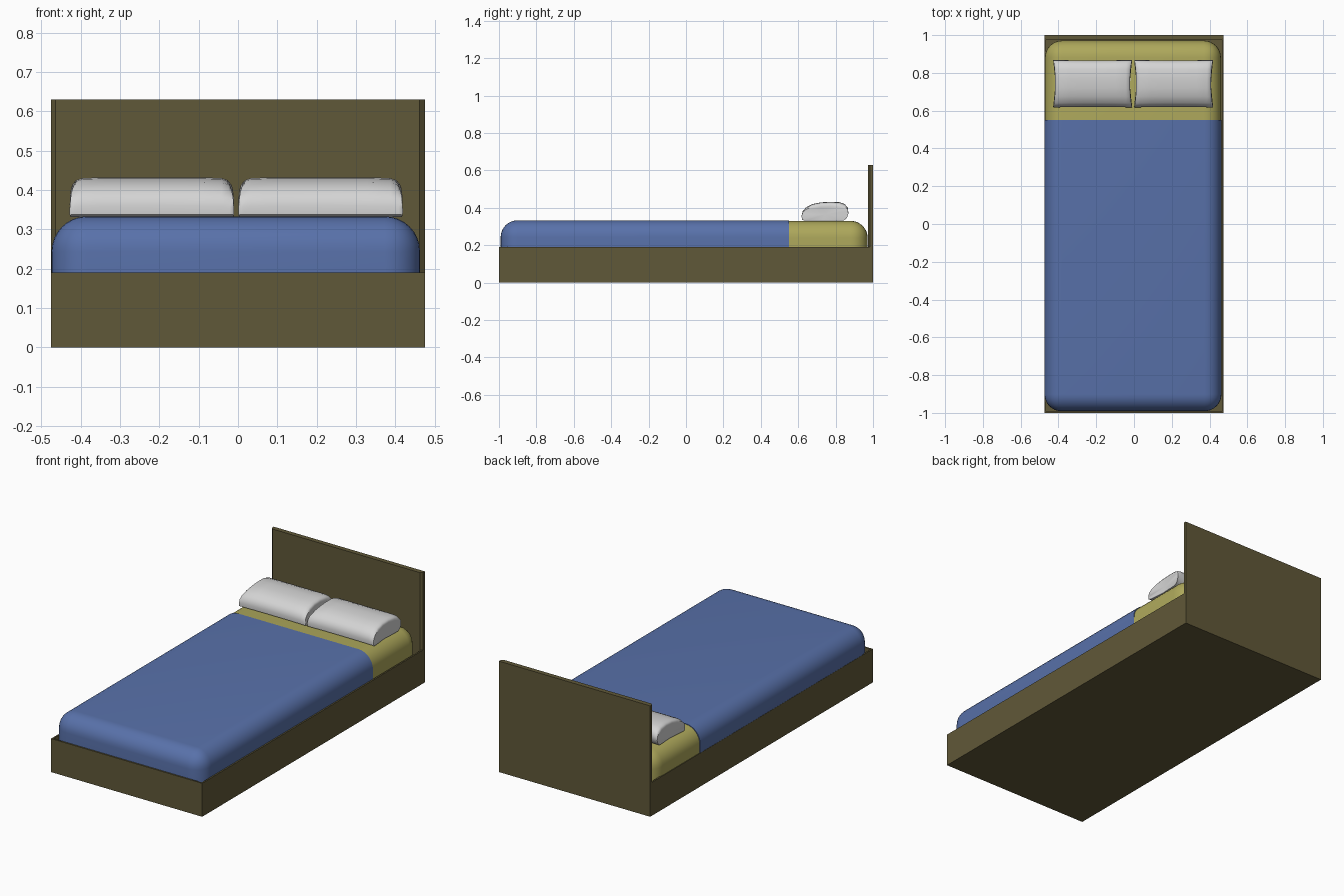
import bpy, bmesh, math
from mathutils import Vector

if "Cube" in bpy.data.objects:
    bpy.data.objects.remove(bpy.data.objects["Cube"])


def material(name, rgb):
    m = bpy.data.materials.new(name)
    m.diffuse_color = (*rgb, 1)
    m.use_nodes = True
    m.node_tree.nodes["Principled BSDF"].inputs["Base Color"].default_value = m.diffuse_color
    return m


WOOD = material("dark wood", (0.118, 0.099, 0.040))
BLUE = material("blue blanket", (0.098, 0.165, 0.400))
YELLOW = material("yellow sheet", (0.420, 0.390, 0.105))
WHITE = material("white cotton", (0.66, 0.66, 0.66))


def finish(name, bm, mat, smooth=None):
    bmesh.ops.recalc_face_normals(bm, faces=bm.faces)
    me = bpy.data.meshes.new(name)
    bm.to_mesh(me)
    bm.free()
    me.materials.append(mat)
    ob = bpy.data.objects.new(name, me)
    bpy.context.collection.objects.link(ob)
    if smooth:
        bpy.ops.object.select_all(action='DESELECT')
        ob.select_set(True)
        bpy.context.view_layer.objects.active = ob
        bpy.ops.object.shade_smooth_by_angle(angle=math.radians(smooth))
    return ob


def box(lo, hi):
    bm = bmesh.new()
    bmesh.ops.create_cube(bm, size=1)
    for v in bm.verts:
        v.co = Vector([lo[i] if v.co[i] < 0 else hi[i] for i in range(3)])
    bm.normal_update()
    return bm


# Bed frame: low box with a shallow recess behind a thin rim
bm = box((-0.475, -1, 0), (0.475, 1, 0.19))
top = [f for f in bm.faces if f.normal.z > 0.9]
bmesh.ops.inset_region(bm, faces=top, thickness=0.012)
for v in top[0].verts:
    if v.co.y > 0:
        v.co.y = 0.973
floor = bmesh.ops.extrude_face_region(bm, geom=top)["geom"]
for v in floor:
    if isinstance(v, bmesh.types.BMVert):
        v.co.z -= 0.04
bmesh.ops.delete(bm, geom=[f for f in top if f.is_valid], context='FACES_ONLY')
finish("bed_frame", bm, WOOD)

# Headboard: upright panel with chamfered front side edges
bm = bmesh.new()
profile = [(-0.475, 1), (0.475, 1), (0.475, 0.984), (0.462, 0.973),
           (-0.464, 0.973), (-0.475, 0.984)]
face = bm.faces.new([bm.verts.new((x, y, 0.19)) for x, y in profile])
ext = bmesh.ops.extrude_face_region(bm, geom=[face])["geom"]
for v in ext:
    if isinstance(v, bmesh.types.BMVert):
        v.co.z = 0.63
finish("headboard", bm, WOOD)


# Mattress and the slightly larger blanket wrapped over it
def rounded_slab(grow):
    bm = box((-0.471 - grow, -0.988 - grow, 0.152), (0.460 + grow, 0.971, 0.330 + grow))
    edges = [e for e in bm.edges if max(v.co.z for v in e.verts) > 0.2]
    bmesh.ops.bevel(bm, geom=edges, offset=0.09, segments=8, profile=0.5, affect='EDGES')
    return bm


finish("mattress", rounded_slab(0), YELLOW, 40)
bm = rounded_slab(0.003)
bmesh.ops.bisect_plane(bm, geom=bm.verts[:] + bm.edges[:] + bm.faces[:],
                       plane_co=(0, 0.55, 0), plane_no=(0, 1, 0), clear_outer=True)
bmesh.ops.holes_fill(bm, edges=[e for e in bm.edges if e.is_boundary], sides=0)
finish("blanket", bm, BLUE, 40)

# Pillows: side profile (y, z) lofted across x, lower at the dished ends
SIDE = [(0.635, 0.331), (0.620, 0.338), (0.618, 0.360), (0.624, 0.383), (0.640, 0.402),
        (0.675, 0.420), (0.720, 0.429), (0.770, 0.432), (0.820, 0.430), (0.850, 0.420),
        (0.866, 0.400), (0.868, 0.375), (0.860, 0.350), (0.845, 0.334), (0.820, 0.331),
        (0.730, 0.331)]
# (x offset, height scale, depth scale, dish of the end in x)
HALF = [(0.209, 0.72, 0.99, 0.013), (0.208, 0.84, 1.0, 0.010), (0.198, 0.93, 1.0, 0.006),
        (0.178, 0.985, 1.0, 0.002), (0.12, 1.0, 0.99, 0), (0.05, 1.0, 0.985, 0)]
STATIONS = [(-x, h, d, -c) for x, h, d, c in HALF] + HALF[::-1]


def pillow(name, cx):
    bm = bmesh.new()
    rings = []
    for x, h, d, c in STATIONS:
        ring = []
        for y, z in SIDE:
            mid = max(0, 1 - ((y - 0.744) / 0.125) ** 2)
            ring.append(bm.verts.new((cx + x - c * mid, 0.744 + (y - 0.744) * d,
                                      0.331 + (z - 0.331) * h)))
        rings.append(ring)
    n = len(SIDE)
    for a, b in zip(rings, rings[1:]):
        for i in range(n):
            bm.faces.new((a[i], a[(i + 1) % n], b[(i + 1) % n], b[i]))
    for ring, s in ((rings[0], -1), (rings[-1], 1)):
        tip = bm.verts.new((cx + s * 0.196, 0.744, 0.365))
        for i in range(n):
            bm.faces.new((ring[i], ring[(i + 1) % n], tip))
    finish(name, bm, WHITE, 50)


pillow("pillow_left", -0.219)
pillow("pillow_right", 0.210)
